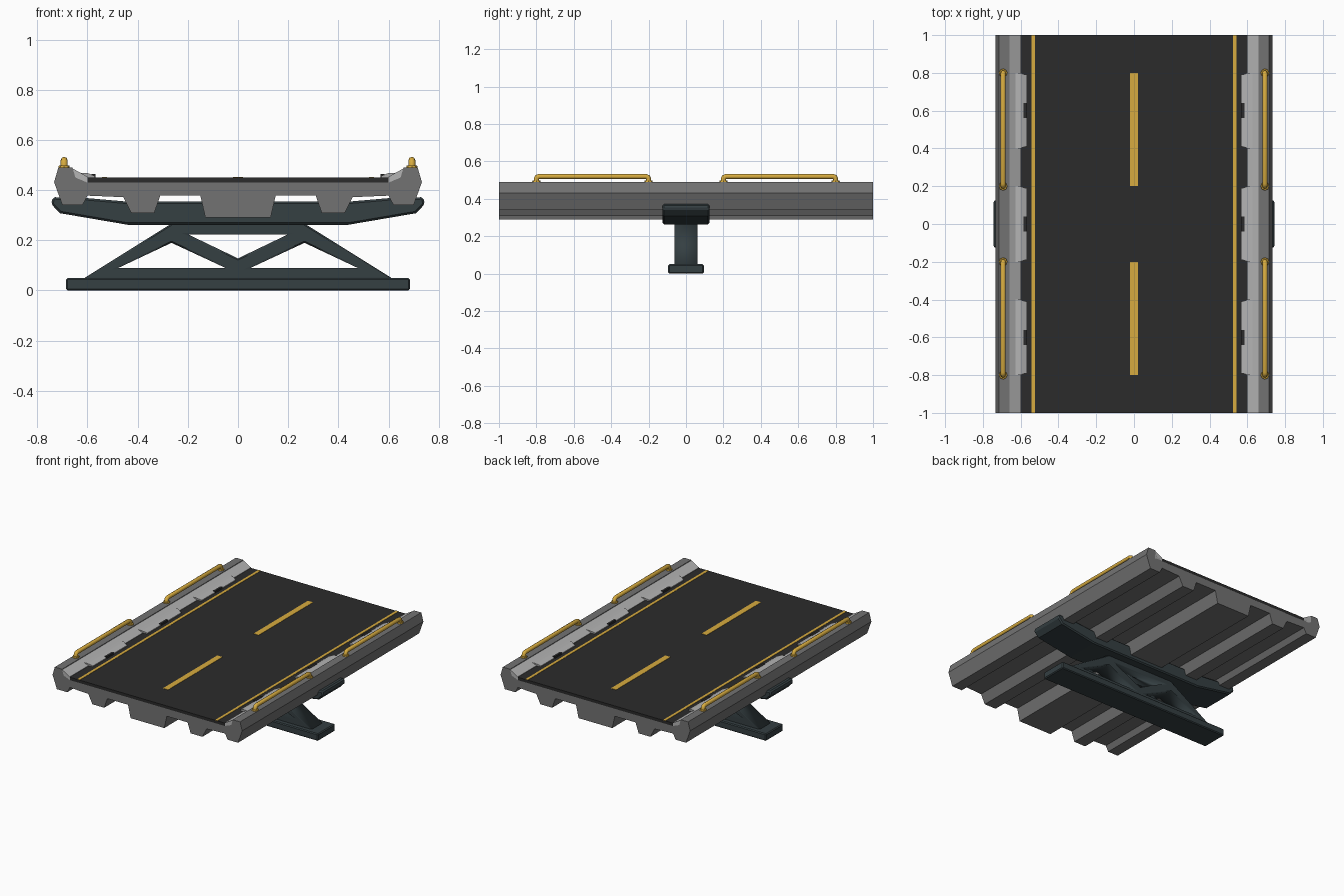
import bpy, bmesh
from mathutils import Vector

if "Cube" in bpy.data.objects:
    bpy.data.objects.remove(bpy.data.objects["Cube"])


def material(name, rgb):
    m = bpy.data.materials.new(name)
    m.diffuse_color = (*rgb, 1)
    m.use_nodes = True
    m.node_tree.nodes["Principled BSDF"].inputs["Base Color"].default_value = m.diffuse_color
    return m


CONCRETE = material("concrete", (0.17, 0.17, 0.17))
KERB = material("light_concrete", (0.46, 0.46, 0.46))
ASPHALT = material("asphalt", (0.024, 0.024, 0.024))
YELLOW = material("yellow_paint", (0.68, 0.41, 0.05))
STEEL = material("dark_steel", (0.035, 0.05, 0.055))


def finish(bm, name, mat, bevel=0):
    bmesh.ops.recalc_face_normals(bm, faces=bm.faces)
    me = bpy.data.meshes.new(name)
    bm.to_mesh(me)
    bm.free()
    me.materials.append(mat)
    ob = bpy.data.objects.new(name, me)
    bpy.context.collection.objects.link(ob)
    if bevel:
        b = ob.modifiers.new("bevel", 'BEVEL')
        b.width, b.segments, b.limit_method = bevel, 1, 'ANGLE'
        b.angle_limit = 1.0
    return ob


def prism(name, profile, y0, y1, mat, bevel=0, taper=None):
    """Extrude an xz profile along y; taper pulls each point's ends inward."""
    bm = bmesh.new()
    t = taper or [0] * len(profile)
    a = [bm.verts.new((x, y0 + d, z)) for (x, z), d in zip(profile, t)]
    b = [bm.verts.new((x, y1 - d, z)) for (x, z), d in zip(profile, t)]
    n = len(a)
    bm.faces.new(a)
    bm.faces.new(b[::-1])
    for i in range(n):
        bm.faces.new((a[i], b[i], b[(i + 1) % n], a[(i + 1) % n]))
    return finish(bm, name, mat, bevel)


def box(name, x0, x1, y0, y1, z0, z1, mat, bevel=0):
    return prism(name, [(x0, z0), (x1, z0), (x1, z1), (x0, z1)], y0, y1, mat, bevel)


def mirrored(half):
    return half + [(-x, z) for x, z in reversed(half)]


def curve_mesh(name, curve, mat):
    """Turn curve data into a mesh object."""
    tmp = bpy.data.objects.new(name + "_path", curve)
    bpy.context.collection.objects.link(tmp)
    dg = bpy.context.evaluated_depsgraph_get()
    me = bpy.data.meshes.new_from_object(tmp.evaluated_get(dg))
    bpy.data.objects.remove(tmp)
    me.materials.clear()
    me.materials.append(mat)
    ob = bpy.data.objects.new(name, me)
    bpy.context.collection.objects.link(ob)
    return ob


def add_poly(curve, pts, cyclic):
    s = curve.splines.new('POLY')
    s.points.add(len(pts) - 1)
    for p, co in zip(s.points, pts):
        p.co = (*co, 1)
    s.use_cyclic_u = cyclic


# Ribbed concrete deck with raised side barriers
prism("bridge_deck", mirrored([
    (0.13, 0.29), (0.15, 0.378), (0.31, 0.378), (0.334, 0.308), (0.425, 0.308),
    (0.457, 0.372), (0.60, 0.378), (0.62, 0.34), (0.70, 0.34), (0.733, 0.432),
    (0.716, 0.49), (0.66, 0.49), (0.648, 0.45), (0.60, 0.43)]), -1, 1, CONCRETE)

# Road surface and painted lines
box("road_surface", -0.60, 0.60, -1, 1, 0.428, 0.45, ASPHALT)
for y in (-0.5, 0.5):
    box("centre_dash", -0.02, 0.02, y - 0.3, y + 0.3, 0.445, 0.452, YELLOW)

for s in (-1, 1):
    box("edge_line", s * 0.523, s * 0.542, -1, 1, 0.445, 0.452, YELLOW)

    # Sloping kerb with wider blocks and drain openings
    prism("kerb", [(s * x, z) for x, z in
                   [(0.66, 0.487), (0.60, 0.453), (0.60, 0.43), (0.66, 0.43)]], -1, 1, KERB)
    for y in (-0.6, 0, 0.6):
        prism("kerb_block", [(s * x, z) for x, z in
              [(0.65, 0.469), (0.602, 0.469), (0.57, 0.456), (0.57, 0.44), (0.65, 0.44)]],
              y - 0.2, y + 0.2, KERB, taper=[0, 0, 0.012, 0.012, 0])
        box("drain", s * 0.568, s * 0.584, y - 0.04, y + 0.04, 0.445, 0.464, ASPHALT)

    # Bent tube guard rails on round feet
    for y in (-0.5, 0.5):
        half = [(0.3, 0.485), (0.3, 0.506), (0.296, 0.515), (0.285, 0.519)]
        c = bpy.data.curves.new("guard_rail", 'CURVE')
        c.dimensions = '3D'
        c.bevel_depth, c.bevel_resolution = 0.014, 2
        c.use_fill_caps = True
        add_poly(c, [(s * 0.693, y + d, z) for d, z in mirrored(half)], False)
        curve_mesh("guard_rail", c, YELLOW)
        for e in (-0.3, 0.3):
            bm = bmesh.new()
            bmesh.ops.create_cone(bm, cap_ends=True, segments=8, radius1=0.023,
                                  radius2=0.021, depth=0.012)
            bmesh.ops.translate(bm, verts=bm.verts, vec=Vector((s * 0.693, y + e, 0.492)))
            finish(bm, "rail_foot", YELLOW)

# Pier cap carrying the deck
prism("pier_cap", mirrored([
    (0.44, 0.262), (0.71, 0.308), (0.745, 0.345), (0.738, 0.372),
    (0.60, 0.368), (0.45, 0.355)]), -0.125, 0.125, STEEL, bevel=0.008)

# Truss with three triangular openings
c = bpy.data.curves.new("truss", 'CURVE')
c.dimensions, c.fill_mode = '2D', 'BOTH'
c.extrude, c.bevel_depth, c.bevel_resolution, c.offset = 0.056, 0.006, 0, -0.006
low = [(0.477, 0.09), (0.265, 0.19), (0.05, 0.09)]
for pts in (mirrored([(0.62, 0.045), (0.26, 0.27)]),
            [(-0.2, 0.224), (0.2, 0.224), (0, 0.128)],
            low, [(-x, z) for x, z in low]):
    add_poly(c, [(x, z, 0) for x, z in pts], True)
curve_mesh("truss", c, STEEL).rotation_euler.x = 1.5707963

# Ground beam
box("base_beam", -0.685, 0.685, -0.095, 0.095, 0, 0.05, STEEL, bevel=0.006)
